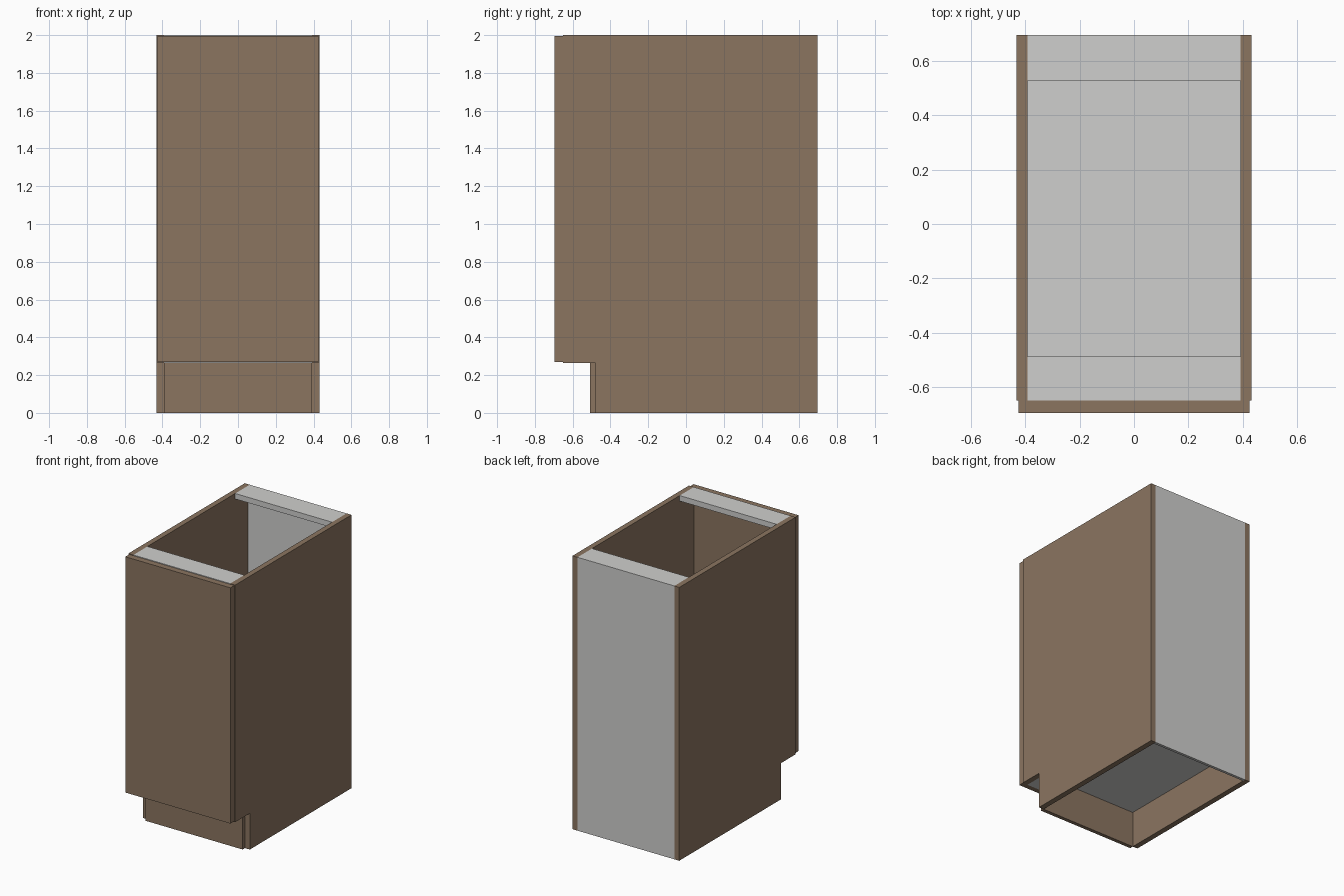
import bpy, bmesh
from mathutils import Vector

if "Cube" in bpy.data.objects:
    bpy.data.objects.remove(bpy.data.objects["Cube"])


def material(name, rgb):
    m = bpy.data.materials.new(name)
    m.diffuse_color = (*rgb, 1)
    m.use_nodes = True
    m.node_tree.nodes["Principled BSDF"].inputs["Base Color"].default_value = m.diffuse_color
    return m


brown = material("brown_wood", (0.258, 0.178, 0.118))
grey = material("light_grey_board", (0.625, 0.625, 0.612))


def board(name, x, y, z, mat):
    """Axis-aligned board given by its (min, max) extents."""
    bm = bmesh.new()
    bmesh.ops.create_cube(bm, size=1)
    for v in bm.verts:
        v.co = Vector([(a + b) / 2 + c * (b - a)
                       for (a, b), c in zip((x, y, z), v.co)])
    me = bpy.data.meshes.new(name)
    bm.to_mesh(me)
    bm.free()
    me.materials.append(mat)
    ob = bpy.data.objects.new(name, me)
    bpy.context.collection.objects.link(ob)
    return ob


OUT, INN = 0.432, 0.392       # outer and inner faces of the side panels
FRONT, BACK = -0.65, 0.695    # carcass depth
KICK = 0.265                  # toe kick height

# Side panels, each with a separate set-back plinth section
for side, s in (("left", -1), ("right", 1)):
    x = tuple(sorted((s * INN, s * OUT)))
    board(side + "_side_panel", x, (FRONT, BACK), (KICK, 2.0), brown)
    board(side + "_plinth_side", x, (-0.48, BACK), (0, KICK), brown)

# Door and toe kick
board("door", (-0.425, 0.425), (-0.695, FRONT), (0.27, 1.995), brown)
board("toe_kick", (-INN, INN), (-0.507, -0.48), (0, KICK), brown)

# Grey inner boards: floor, back, and top rails
board("floor", (-INN, INN), (FRONT, 0.675), (KICK, KICK + 0.04), grey)
board("back_panel", (-INN, INN), (0.675, BACK), (0, 1.96), grey)
board("front_top_rail", (-INN, INN), (FRONT, -0.487), (1.96, 2.0), grey)
board("back_top_rail", (-INN, INN), (0.527, BACK), (1.96, 2.0), grey)
